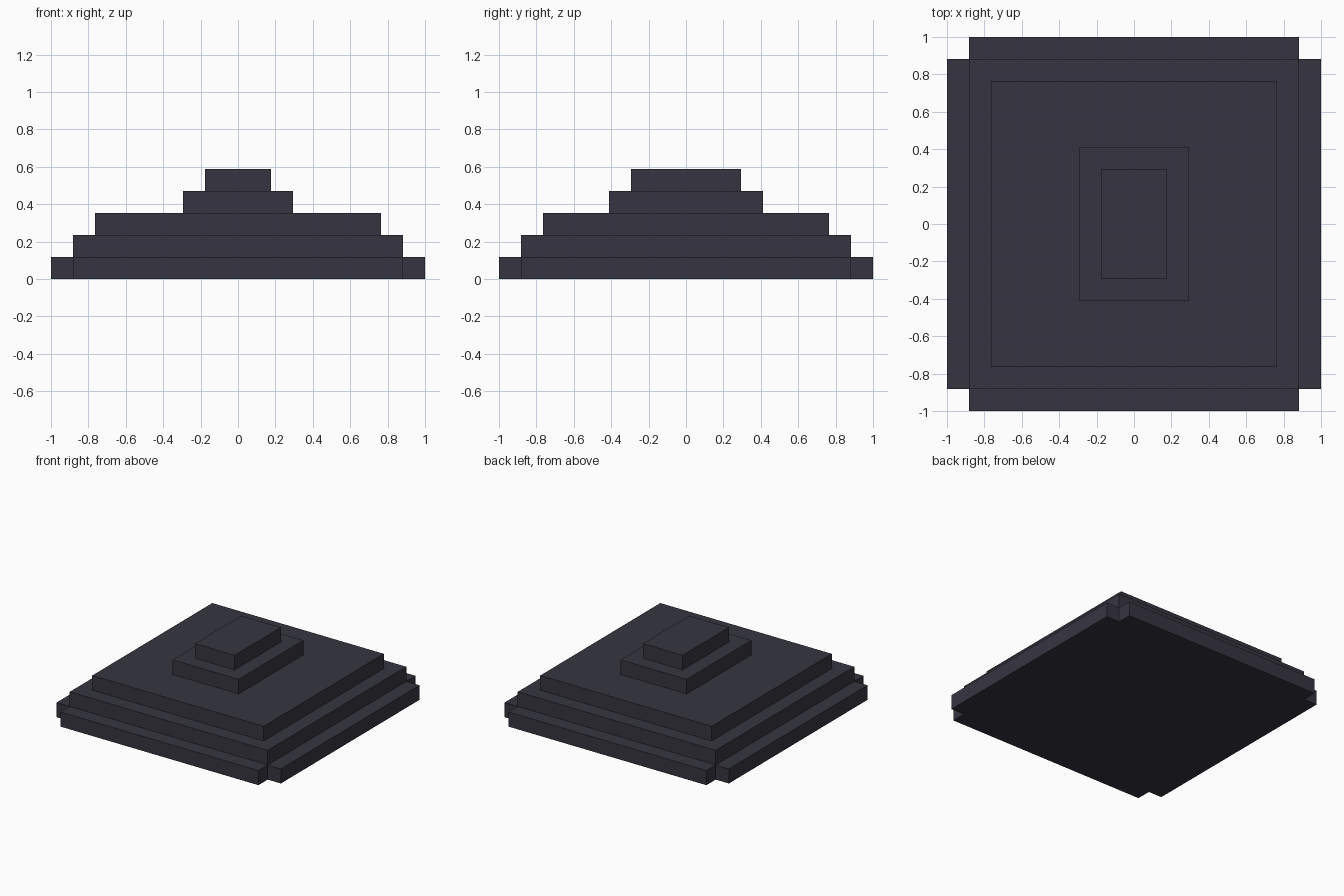
import bpy, bmesh

if "Cube" in bpy.data.objects:
    bpy.data.objects.remove(bpy.data.objects["Cube"])

U = 2 / 17  # one block

stone = bpy.data.materials.new("dark slate")
stone.diffuse_color = (0.037, 0.036, 0.053, 1)
stone.use_nodes = True
stone.node_tree.nodes["Principled BSDF"].inputs["Base Color"].default_value = stone.diffuse_color


def prism(name, outline, level):
    """Extrude an outline (in blocks) one block up from the given level."""
    bm = bmesh.new()
    base = bm.faces.new([bm.verts.new((x * U, y * U, level * U)) for x, y in outline])
    top = bmesh.ops.extrude_face_region(bm, geom=[base], use_keep_orig=True)
    verts = [g for g in top["geom"] if isinstance(g, bmesh.types.BMVert)]
    bmesh.ops.translate(bm, verts=verts, vec=(0, 0, U))
    bmesh.ops.recalc_face_normals(bm, faces=bm.faces)
    mesh = bpy.data.meshes.new(name)
    bm.to_mesh(mesh)
    bm.free()
    mesh.materials.append(stone)
    bpy.context.collection.objects.link(bpy.data.objects.new(name, mesh))


def rect(w, d):
    return [(-w / 2, -d / 2), (w / 2, -d / 2), (w / 2, d / 2), (-w / 2, d / 2)]


# Base slab with a one-block notch at every corner
a, b = 7.5, 8.5
prism("notched_base", [(-a, -b), (a, -b), (a, -a), (b, -a), (b, a), (a, a),
                       (a, b), (-a, b), (-a, a), (-b, a), (-b, -a), (-a, -a)], 0)

# Stepped tiers above the base
tiers = [("lower_tier", 15, 15), ("middle_tier", 13, 13),
         ("upper_tier", 5, 7), ("top_block", 3, 5)]
for level, (name, w, d) in enumerate(tiers, 1):
    prism(name, rect(w, d), level)
